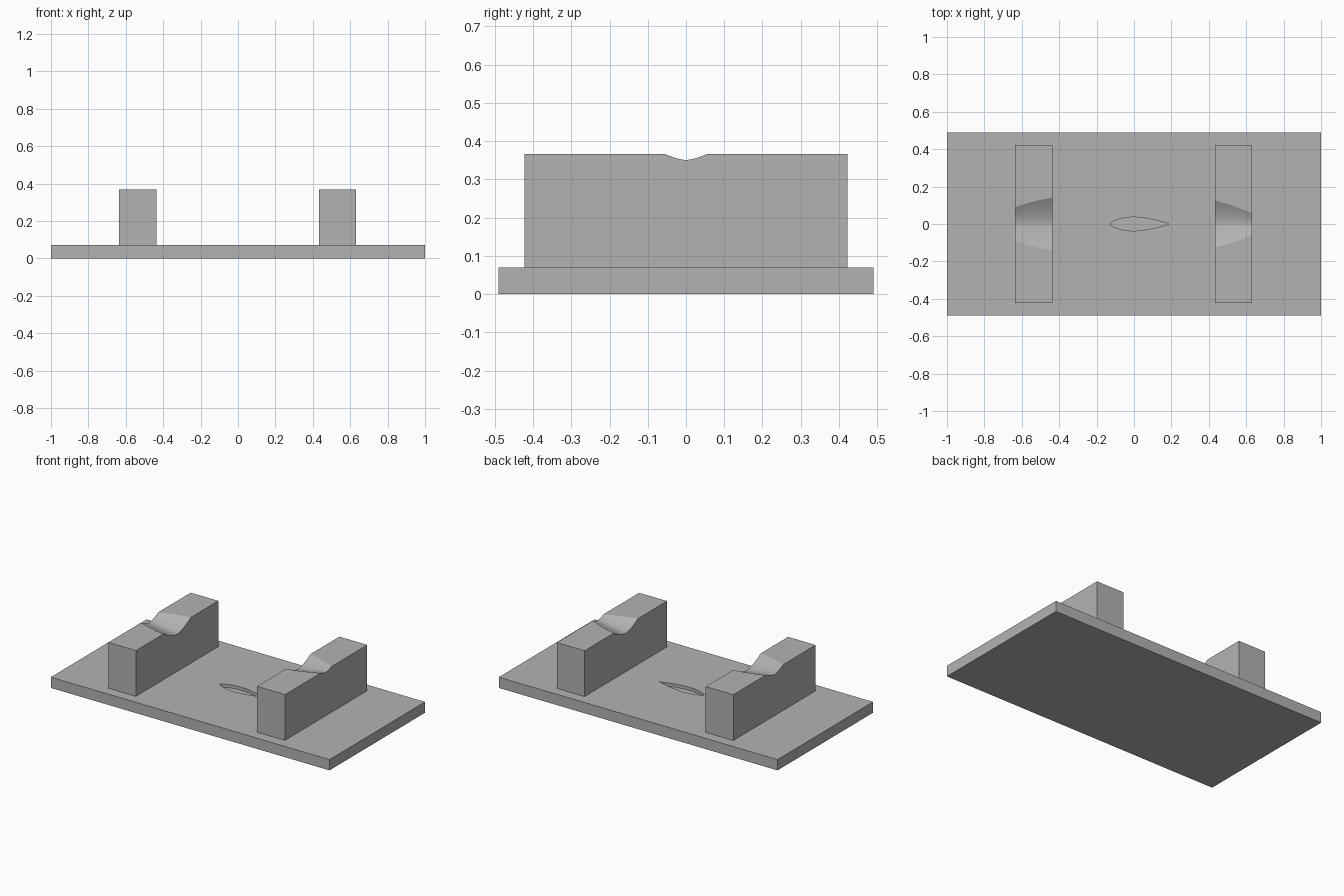
import bpy, bmesh, math

cube = bpy.data.objects.get("Cube")
if cube:
    bpy.data.objects.remove(cube, do_unlink=True)

GREY = (0.45, 0.45, 0.45, 1)
grey = bpy.data.materials.new("plain grey")
grey.use_nodes = True
grey.diffuse_color = GREY
grey.node_tree.nodes["Principled BSDF"].inputs["Base Color"].default_value = GREY

BASE_TOP, BLOCK_TOP, BLOCK_HALF = 0.07, 0.367, 0.422


def loft(name, rings):
    """Skin a row of matching closed rings and cap both ends."""
    bm = bmesh.new()
    rows = [[bm.verts.new(p) for p in ring] for ring in rings]
    count = len(rows[0])
    for a, b in zip(rows, rows[1:]):
        for i in range(count):
            j = (i + 1) % count
            bm.faces.new((a[i], a[j], b[j], b[i]))
    bm.faces.new(rows[0][::-1])
    bm.faces.new(rows[-1])
    bmesh.ops.recalc_face_normals(bm, faces=bm.faces)
    mesh = bpy.data.meshes.new(name)
    bm.to_mesh(mesh)
    bm.free()
    obj = bpy.data.objects.new(name, mesh)
    bpy.context.collection.objects.link(obj)
    mesh.materials.append(grey)
    return obj


def activate(obj):
    bpy.ops.object.select_all(action="DESELECT")
    obj.select_set(True)
    bpy.context.view_layer.objects.active = obj


# Base plate
corners = [(-1, -0.49), (1, -0.49), (1, 0.49), (-1, 0.49)]
base = loft("base_plate", [[(x, y, z) for x, y in corners] for z in (0, BASE_TOP)])


# Teardrop pocket sunk into the plate
def teardrop(steps=20, nose=-0.13, tail=0.19, half=0.037):
    upper = []
    for i in range(steps + 1):
        x = nose + (tail - nose) * (1 - math.cos(math.pi * i / steps)) / 2
        if x < 0:
            y = half * (1 - (x / nose) ** 2) ** 0.75
        else:
            y = half * (1 - (x / tail) ** 1.6)
        upper.append((x, max(y, 0)))
    return upper + [(x, -y) for x, y in reversed(upper[1:-1])]


cutter = loft("pocket_cutter", [[(x, y, z) for x, y in teardrop()]
                                for z in (BASE_TOP - 0.02, BASE_TOP + 0.05)])
cutter.hide_render = True
activate(base)
cut = base.modifiers.new("pocket", "BOOLEAN")
cut.operation, cut.solver, cut.object = "DIFFERENCE", "EXACT", cutter
bpy.ops.object.modifier_apply(modifier=cut.name)
bpy.data.objects.remove(cutter, do_unlink=True)


# Support blocks with tapering saddle grooves
def cradle(name, x0, x1, half0, half1, depth0, depth1, sections=8, steps=24):
    rings = []
    for s in range(sections + 1):
        f = s / sections
        x = x0 + (x1 - x0) * f
        bulge = 0.006 * math.sin(math.pi * f)
        half = half0 + (half1 - half0) * f + bulge
        depth = depth0 + (depth1 - depth0) * f
        ring = [(x, -BLOCK_HALF, BASE_TOP), (x, -BLOCK_HALF, BLOCK_TOP)]
        for i in range(steps + 1):
            t = 2 * i / steps - 1
            ring.append((x, half * t, BLOCK_TOP - depth * (1 - abs(t) ** 1.6)))
        ring += [(x, BLOCK_HALF, BLOCK_TOP), (x, BLOCK_HALF, BASE_TOP)]
        rings.append(ring)
    obj = loft(name, rings)
    activate(obj)
    bpy.ops.object.shade_smooth_by_angle(angle=math.radians(14))


cradle("right_cradle", -0.635, -0.437, 0.09, 0.14, 0.03, 0.055)
cradle("left_cradle", 0.432, 0.632, 0.125, 0.056, 0.047, 0.016)
